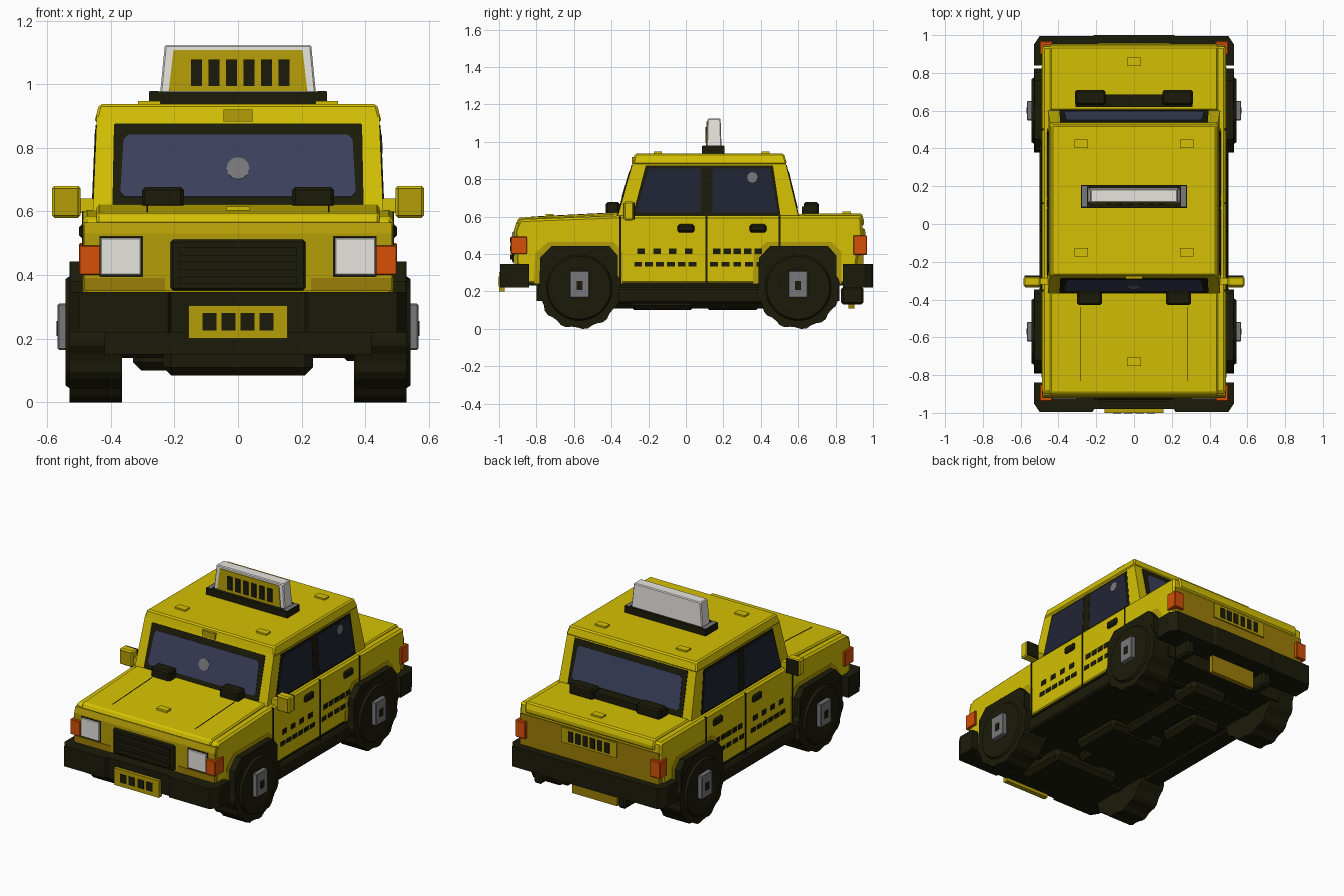
import bpy, bmesh, math
from mathutils import Vector

if "Cube" in bpy.data.objects:
    bpy.data.objects.remove(bpy.data.objects["Cube"])


def material(name, rgb):
    m = bpy.data.materials.new(name)
    m.diffuse_color = (*rgb, 1)
    m.use_nodes = True
    m.node_tree.nodes["Principled BSDF"].inputs["Base Color"].default_value = m.diffuse_color
    return m


YELLOW = material("taxi yellow", (0.66, 0.53, 0.001))
OCHRE = material("deep yellow", (0.46, 0.34, 0.002))
BROWN = material("brown yellow", (0.33, 0.21, 0.002))
DARK = material("black trim", (0.011, 0.011, 0.003))
GLASS = material("blue glass", (0.045, 0.052, 0.108))
SIDE_GLASS = material("dark side glass", (0.015, 0.018, 0.034))
WHITE = material("off white", (0.9, 0.88, 0.83))
ORANGE = material("orange lamp", (0.66, 0.08, 0.002))
GREY = material("hub grey", (0.19, 0.19, 0.2))


def finish(name, bm, mat, bevel=0):
    bmesh.ops.recalc_face_normals(bm, faces=bm.faces)
    me = bpy.data.meshes.new(name)
    bm.to_mesh(me)
    bm.free()
    me.materials.append(mat)
    ob = bpy.data.objects.new(name, me)
    bpy.context.collection.objects.link(ob)
    if bevel:
        mod = ob.modifiers.new("bevel", "BEVEL")
        mod.width = bevel
        mod.segments = 1
    return ob


def loft(name, a, b, mat, bevel=0):
    """Closed solid between two matching rings of points."""
    bm = bmesh.new()
    va = [bm.verts.new(p) for p in a]
    vb = [bm.verts.new(p) for p in b]
    n = len(va)
    bm.faces.new(va)
    bm.faces.new(vb)
    for i in range(n):
        j = (i + 1) % n
        bm.faces.new((va[i], va[j], vb[j], vb[i]))
    return finish(name, bm, mat, bevel)


def rect(x0, x1, y0, y1, z):
    return [(x0, y0, z), (x1, y0, z), (x1, y1, z), (x0, y1, z)]


def box(name, x, y, z, mat, bevel=0):
    return loft(name, rect(*x, *y, z[0]), rect(*x, *y, z[1]), mat, bevel)


def side_prism(name, pts, x0, x1, mat, bevel=0):
    return loft(name, [(x0, y, z) for y, z in pts], [(x1, y, z) for y, z in pts], mat, bevel)


def plate(name, pts, direction, lift, mat):
    d = Vector(direction)
    return loft(name, [Vector(p) - d * 0.005 for p in pts], [Vector(p) + d * lift for p in pts], mat)


def span(s, a, b):
    return tuple(sorted((s * a, s * b)))


# Lower body shell with raised hood and trunk lids and darker end panels
side_prism("body", [(-.87, .24), (-.91, .36), (-.915, .53), (-.89, .585), (-.36, .605),
                    (.6, .605), (.94, .605), (.945, .5), (.92, .38), (.9, .24)],
           -.487, .487, YELLOW, .012)
side_prism("hood", [(-.91, .56), (-.895, .595), (-.36, .622), (-.36, .52)], -.445, .445, YELLOW, .008)
side_prism("trunk_lid", [(.6, .52), (.6, .615), (.94, .618), (.952, .58), (.95, .55)], -.445, .445, YELLOW, .008)
side_prism("front_fascia", [(-.88, .35), (-.919, .35), (-.92, .53), (-.908, .565), (-.88, .565)], -.484, .484, OCHRE)
box("rear_fascia", (-.478, .478), (.9, .949), (.34, .54), BROWN)
box("underplate", (-.482, .482), (-.865, .895), (.233, .245), DARK)

# Cabin with a slightly overhanging roof
loft("cabin", rect(-.457, .457, -.37, .605, .59), rect(-.444, .444, -.28, .53, .9), YELLOW)
loft("roof", rect(-.452, .452, -.285, .54, .88), rect(-.437, .437, -.272, .523, .937), YELLOW, .008)


def side_x(z):
    return .457 - (z - .59) * .013 / .31


def front_y(z):
    return -.37 + (z - .59) * .09 / .31


def rear_y(z):
    return .605 - (z - .59) * .075 / .31


# Windscreen and rear window: dark surround under a glass pane with clipped corners
for name, fy, d in (("windscreen", front_y, -1), ("rear_window", rear_y, 1)):
    for part, w0, w1, z0, z1, c, lift, mat in (("_surround", .395, .39, .605, .876, .004, .003, DARK),
                                               ("_glass", .37, .36, .645, .84, .014, .006, GLASS)):
        half = [(w0 - c, z0), (w0, z0 + c), (w1, z1 - c), (w1 - c, z1)]
        pts = half + [(-x, z) for x, z in reversed(half)]
        plate(name + part, [(x, fy(z), z) for x, z in pts], (0, d, .28), lift, mat)

# Everything that repeats on both sides
for s, tag in ((1, "right"), (-1, "left")):
    # Side windows
    for name, bot, top in (("front", (-.285, .095), (-.215, .095)), ("rear", (.125, .505), (.125, .465))):
        for part, e, lift, mat in (("_surround", 0, .0015, DARK), ("_glass", .016, .004, SIDE_GLASS)):
            z0, z1 = .605 + e, .872 - e
            pts = [(s * side_x(z0), bot[0] + e, z0), (s * side_x(z0), bot[1] - e, z0),
                   (s * side_x(z1), top[1] - e, z1), (s * side_x(z1), top[0] + e, z1)]
            plate(f"{tag}_{name}_window{part}", pts, (s, 0, .04), lift, mat)
    plate(f"{tag}_pillar", [(s * side_x(z), y, z) for y, z in ((.09, .6), (.13, .6), (.13, .872), (.09, .872))],
          (s, 0, .04), .003, DARK)
    # Door seams, handles, sill and hood seam
    for i, y in enumerate((-.352, .11, .5)):
        box(f"{tag}_door_seam_{i}", span(s, .47, .49), (y - .005, y + .005), (.22, .6), DARK)
    for i, y in enumerate((0, .385)):
        box(f"{tag}_door_handle_{i}", span(s, .47, .5), (y - .045, y + .045), (.515, .56), DARK, .01)
    box(f"{tag}_sill", span(s, .38, .5), (-.4, .42), (.135, .22), DARK, .01)
    side_prism(f"{tag}_hood_seam", [(-.83, .59), (-.83, .6), (-.44, .6198), (-.44, .61)], s * .283, s * .287, DARK)
    # Two rows of small checks along the doors
    for row, z, w, h, groups in ((0, .415, .04, .015, ((-.24, .085, 4), (.165, .055, 5))),
                                 (1, .345, .042, .013, ((-.255, .058, 6), (.15, .062, 5)))):
        for g, (start, step, count) in enumerate(groups):
            for i in range(count):
                y = start + i * step
                box(f"{tag}_check_{row}_{g}_{i}", span(s, .48, .491), (y - w / 2, y + w / 2), (z - h, z + h), DARK)
    # Mirrors with a deep yellow front and a dark back face
    box(f"{tag}_mirror", span(s, .495, .585), (-.332, -.278), (.58, .68), YELLOW, .008)
    box(f"{tag}_mirror_front", span(s, .503, .577), (-.336, -.33), (.588, .672), OCHRE)
    box(f"{tag}_mirror_back", span(s, .5, .58), (-.28, -.272), (.585, .675), DARK)
    box(f"{tag}_mirror_arm", span(s, .44, .51), (-.32, -.285), (.595, .64), YELLOW)
    # Lamps, with a brown strip below the front ones
    box(f"{tag}_headlight", span(s, .305, .432), (-.93, -.89), (.4, .517), WHITE, .003)
    box(f"{tag}_headlight_rim", span(s, .299, .436), (-.923, -.89), (.394, .523), DARK)
    box(f"{tag}_front_strip", span(s, .23, .484), (-.923, -.89), (.35, .39), BROWN)
    box(f"{tag}_front_indicator", span(s, .432, .5), (-.938, -.85), (.4, .493), ORANGE, .004)
    box(f"{tag}_tail_lamp", span(s, .43, .5), (.895, .968), (.395, .5), ORANGE, .004)
    # Hood and trunk blocks below the glass
    box(f"{tag}_wiper_block", span(s, .17, .302), (-.43, -.355), (.61, .677), DARK, .01)
    box(f"{tag}_rear_block", span(s, .15, .312), (.63, .71), (.61, .677), DARK, .01)
    box(f"{tag}_sign_base_end", span(s, .25, .276), (.092, .2), (.97, .979), GREY)
    # Roof tabs
    for i, y in enumerate((-.15, .425)):
        box(f"{tag}_roof_tab_{i}", span(s, .243, .315), (y - .022, y + .022), (.93, .947), YELLOW)
    # Wheel arches with a deep yellow border, tyres and square hubs
    for name, cy in (("front", -.57), ("rear", .6)):
        outer = [(-.215, .2), (-.21, .38), (-.15, .442), (.16, .442), (.205, .39), (.205, .2)]
        side_prism(f"{tag}_{name}_arch", [(cy + y, z) for y, z in outer], s * .37, s * .528, DARK)
        border = [(cy + y * 1.13, .242 if z < .25 else z + .022) for y, z in outer]
        side_prism(f"{tag}_{name}_arch_border", border, s * .47, s * .4885, OCHRE)
        n = 48
        rings = [(.365, .97), (.53, .97), (.53, .8), (.543, .76), (.543, .5), (.54, .46)]
        bm = bmesh.new()
        loops = []
        for x, f in rings:
            ring = []
            for k in range(n):
                a = 2 * math.pi * (k + .5) / n
                r = f * ((.23 if k % 4 < 2 else .219) if f > .9 else .22)
                ring.append(bm.verts.new((s * x, cy + r * math.cos(a), max(0, .22 + r * math.sin(a)))))
            loops.append(ring)
        for p, q in zip(loops, loops[1:]):
            for k in range(n):
                bm.faces.new((p[k], p[(k + 1) % n], q[(k + 1) % n], q[k]))
        bm.faces.new(loops[0])
        bm.faces.new(loops[-1])
        finish(f"{tag}_{name}_tyre", bm, DARK)
        box(f"{tag}_{name}_hub", span(s, .5, .567), (cy - .052, cy + .052), (.165, .31), GREY, .004)
        box(f"{tag}_{name}_hub_nut", span(s, .55, .57), (cy - .016, cy + .016), (.208, .255), DARK)

# Single tabs and roof badge
for name, x, y, z in (("hood_tab", .036, -.73, .61), ("trunk_tab", .036, .86, .622)):
    box(name, (-x, x), (y - .022, y + .022), (z - .02, z + .005), YELLOW)
box("roof_front_tab", (-.045, .045), (-.29, -.26), (.882, .92), OCHRE)
box("rear_block_bar", (-.31, .31), (.62, .685), (.61, .655), DARK)

# Bumpers with clipped corners
for name, d, mid in (("front_bumper", -1, .98), ("rear_bumper", 1, 1.0)):
    outline = [(-.53, .84), (-.53, .95), (-.5, .995), (-.22, .995), (-.21, mid), (.21, mid),
               (.22, .995), (.5, .995), (.53, .95), (.53, .84)]
    loft(name, [(x, d * y, .22) for x, y in outline], [(x, d * y, .347) for x, y in outline], DARK)

# Grille with slats
box("grille", (-.212, .212), (-.93, -.88), (.352, .512), DARK, .008)
for i in range(3):
    z = .372 + i * .045
    box(f"grille_slat_{i}", (-.185, .185), (-.942, -.92), (z, z + .025), DARK)

# Number plates and trunk panel, carrying plain bars
box("front_plate", (-.155, .155), (-1, -.97), (.2, .305), OCHRE)
box("rear_plate", (-.155, .155), (.87, .9), (.11, .225), BROWN)
box("trunk_panel", (-.19, .19), (.94, .957), (.44, .535), OCHRE)
for i in range(4):
    x = -.09 + i * .06
    box(f"front_plate_bar_{i}", (x - .022, x + .022), (-1.002, -.995), (.226, .28), DARK)
for i in range(6):
    x = -.125 + i * .05
    box(f"trunk_panel_bar_{i}", (x - .017, x + .017), (.95, .96), (.455, .52), DARK)

# Roof sign
box("sign_base", (-.28, .28), (.085, .207), (.93, .977), DARK)
loft("sign", rect(-.245, .245, .11, .19, .97), rect(-.23, .23, .115, .185, 1.124), WHITE, .005)
plate("sign_panel", [(-.218, .1095, .978), (.218, .1095, .978), (.203, .1145, 1.108), (-.203, .1145, 1.108)],
      (0, -1, 0), .004, OCHRE)
for i in range(6):
    x = -.13 + i * .055
    box(f"sign_bar_{i}", (x - .017, x + .017), (.104, .115), (.995, 1.078), DARK)

# Round stickers on the glass
for name, r, loc, rot in (("windscreen_sticker", .036, (0, front_y(.735) - .005, .735), (74, 0, 0)),
                          ("side_window_sticker", .028, (side_x(.81) + .002, .355, .81), (0, 87.6, 0))):
    bm = bmesh.new()
    bmesh.ops.create_cone(bm, cap_ends=True, segments=12, radius1=r, radius2=r, depth=.008)
    sticker = finish(name, bm, GREY)
    sticker.location = loc
    sticker.rotation_euler = [math.radians(a) for a in rot]

# Underbody: floor pan, drivetrain, axles and exhausts
box("floor_pan", (-.42, .42), (-.8, .82), (.15, .24), DARK)
for name, x, y, z in (("engine_sump", (-.235, .235), (-.75, -.42), .085), ("drive_tunnel", (-.09, .09), (-.42, .5), .11),
                      ("rear_differential", (-.13, .13), (.5, .7), .09), ("fuel_tank", (-.33, -.12), (.1, .4), .1),
                      ("gearbox", (-.2, .2), (-.3, .05), .1)):
    box(name, x, y, (z, .2), DARK, .025)
for i, y in enumerate((-.57, .6)):
    box(f"axle_{i}", (-.4, .4), (y - .035, y + .035), (.14, .21), DARK, .015)
for i, x in enumerate((-.22, .36)):
    box(f"exhaust_{i}", (x - .028, x + .028), (.83, .95), (.13, .225), DARK, .012)
